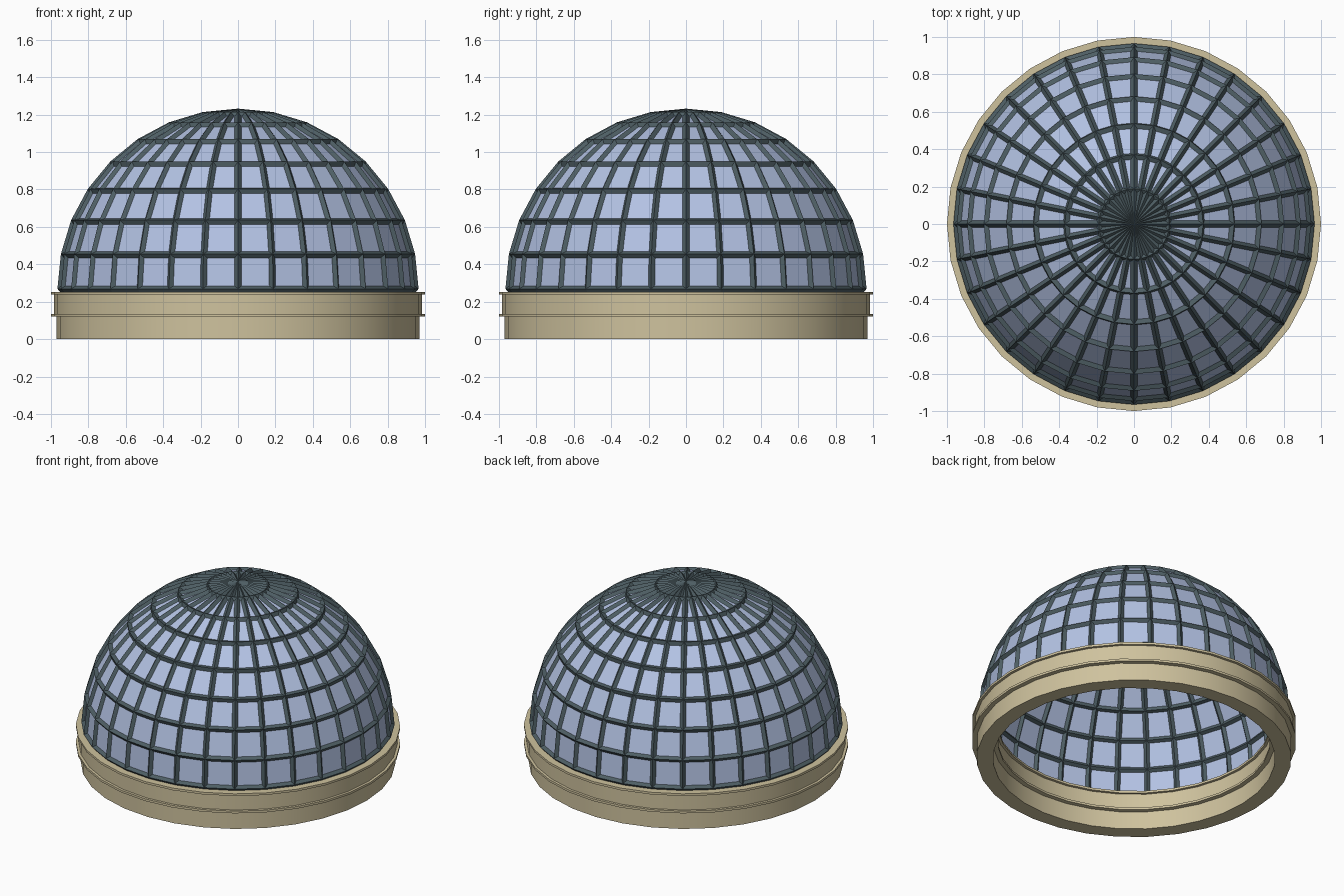
import bpy, bmesh, math

if "Cube" in bpy.data.objects:
    bpy.data.objects.remove(bpy.data.objects["Cube"])

SEG = 32
RADIUS, CENTRE_Z, BAR = 0.948, 0.267, 0.035


def material(name, rgb):
    m = bpy.data.materials.new(name)
    m.diffuse_color = (*rgb, 1)
    m.use_nodes = True
    m.node_tree.nodes["Principled BSDF"].inputs["Base Color"].default_value = m.diffuse_color
    return m


stone = material("sandstone", (0.62, 0.54, 0.34))
metal = material("grey green metal", (0.076, 0.112, 0.127))
glass = material("pale blue glass", (0.45, 0.54, 0.77))


def finish(name, bm, mat):
    mesh = bpy.data.meshes.new(name)
    bm.to_mesh(mesh)
    bm.free()
    obj = bpy.data.objects.new(name, mesh)
    bpy.context.collection.objects.link(obj)
    mesh.materials.append(mat)
    return obj


def half_sphere(name, mat):
    bm = bmesh.new()
    bmesh.ops.create_uvsphere(bm, u_segments=SEG, v_segments=16, radius=RADIUS)
    low = [v for v in bm.verts if v.co.z < -0.01]
    bmesh.ops.delete(bm, geom=low, context='VERTS')
    bmesh.ops.translate(bm, verts=bm.verts, vec=(0, 0, CENTRE_Z))
    return finish(name, bm, mat)


# Glass panes
half_sphere("dome_glass", glass)

# Lattice of ribs and rings on the same facets
frame = half_sphere("dome_frame", metal)
w = frame.modifiers.new("ribs", 'WIREFRAME')
w.thickness = BAR
w.offset = 0
w.use_even_offset = True
w.use_boundary = True
w.use_replace = True

# Base ring: lathe of a wall with two thin lips, stepped inside and out
MID = 0.92
steps = [(0.05, 0), (0.05, 0.12), (0.08, 0.12), (0.08, 0.135), (0.063, 0.135),
         (0.063, 0.238), (0.08, 0.238), (0.08, 0.253)]
profile = [(MID + d, z) for d, z in steps] + [(MID - d, z) for d, z in reversed(steps)]
bm = bmesh.new()
rings = []
for i in range(SEG):
    a = 2 * math.pi * i / SEG
    rings.append([bm.verts.new((r * math.cos(a), r * math.sin(a), z)) for r, z in profile])
n = len(profile)
for i in range(SEG):
    p, q = rings[i], rings[(i + 1) % SEG]
    for j in range(n):
        k = (j + 1) % n
        bm.faces.new((p[j], q[j], q[k], p[k]))
bmesh.ops.recalc_face_normals(bm, faces=bm.faces)
base = finish("base_ring", bm, stone)
bpy.context.view_layer.objects.active = base
base.select_set(True)
bpy.ops.object.shade_smooth_by_angle(angle=math.radians(30))
